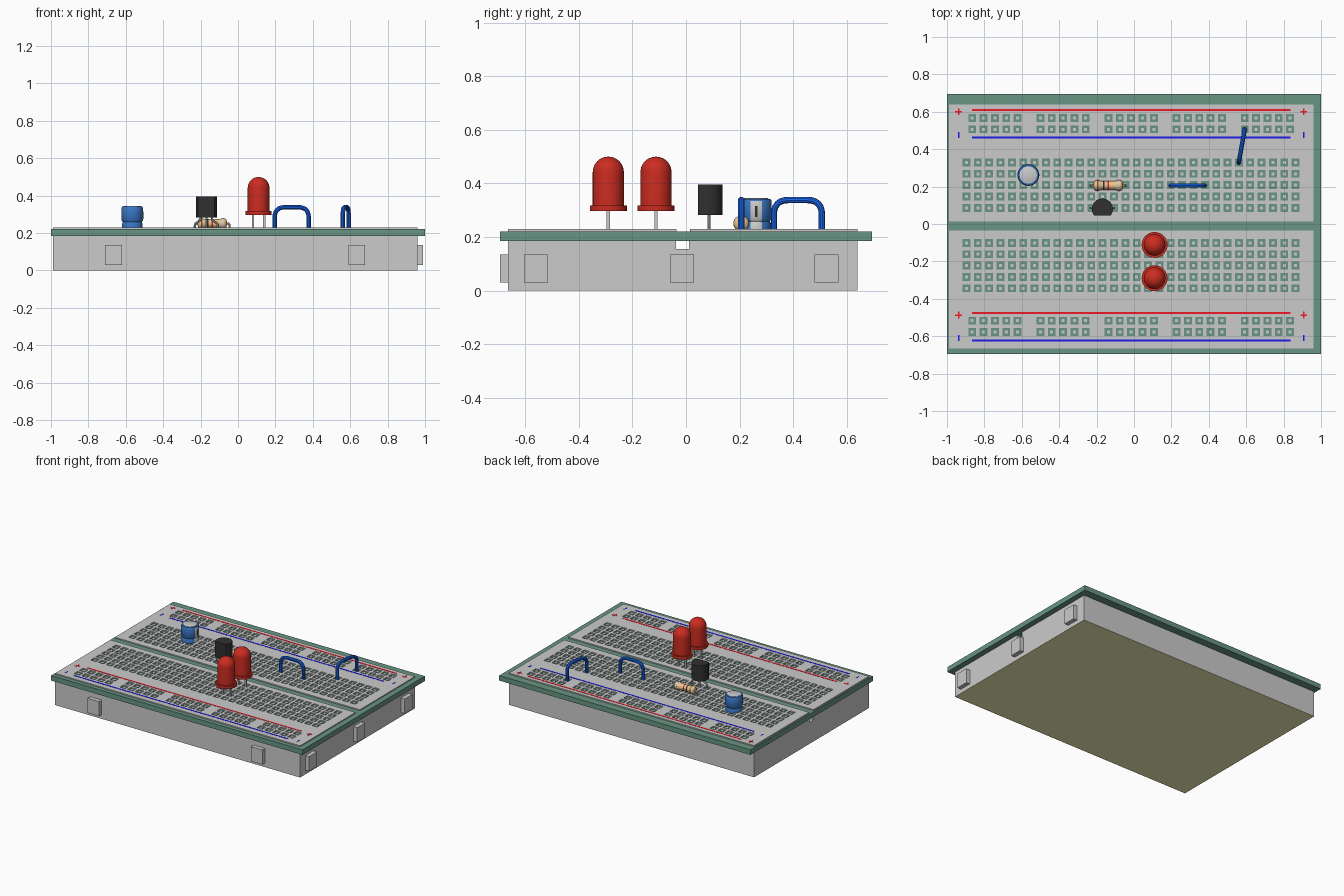
import bpy, bmesh
from math import sin, cos, pi, radians, atan2
from mathutils import Vector, Matrix

if "Cube" in bpy.data.objects:
    bpy.data.objects.remove(bpy.data.objects["Cube"])


def material(name, r, g, b):
    m = bpy.data.materials.new(name)
    m.diffuse_color = (r, g, b, 1)
    m.use_nodes = True
    m.node_tree.nodes["Principled BSDF"].inputs["Base Color"].default_value = m.diffuse_color
    return m


GREEN = material("green", .14, .3, .226)
OLIVE = material("olive", .95, .92, .5)
RED = material("line_red", .85, .01, .02)
BLUE = material("line_blue", .01, .01, .85)
LED = material("led_red", .6, .025, .015)
WIRE = material("wire_blue", .01, .14, .9)
CAN = material("can_blue", .04, .18, .55)
BLACK = material("black", .03, .03, .03)
TAN = material("tan", .8, .55, .28)
BROWN = material("brown", .25, .1, .04)
SILVER = material("silver", .75, .75, .75)


def finish(name, bm, mat=None, smooth=False):
    bmesh.ops.recalc_face_normals(bm, faces=bm.faces)
    me = bpy.data.meshes.new(name)
    bm.to_mesh(me)
    bm.free()
    ob = bpy.data.objects.new(name, me)
    bpy.context.collection.objects.link(ob)
    if mat:
        me.materials.append(mat)
    if smooth:
        shade(ob)
    return ob


def shade(ob):
    bpy.ops.object.select_all(action='DESELECT')
    bpy.context.view_layer.objects.active = ob
    ob.select_set(True)
    bpy.ops.object.shade_smooth_by_angle(angle=radians(35))


def boxes(name, spans, mat=None):
    """One mesh of boxes, each given as (x0, x1, y0, y1, z0, z1)."""
    bm = bmesh.new()
    for x0, x1, y0, y1, z0, z1 in spans:
        mx = Matrix.Translation(((x0 + x1) / 2, (y0 + y1) / 2, (z0 + z1) / 2))
        bmesh.ops.create_cube(bm, size=1, matrix=mx @ Matrix.Diagonal((x1 - x0, y1 - y0, z1 - z0, 1)))
    return finish(name, bm, mat)


def prism(name, pts, vec, mat=None, smooth=False):
    bm = bmesh.new()
    f = bm.faces.new([bm.verts.new(p) for p in pts])
    top = bmesh.ops.extrude_face_region(bm, geom=[f], use_keep_orig=True)["geom"]
    bmesh.ops.translate(bm, vec=vec, verts=[v for v in top if isinstance(v, bmesh.types.BMVert)])
    return finish(name, bm, mat, smooth)


def lathe(name, prof, mx, mat=None, n=32):
    """Turn an (r, z) profile round z; the ends are capped."""
    bm = bmesh.new()
    rings = [[bm.verts.new(mx @ Vector((r * cos(2 * pi * i / n), r * sin(2 * pi * i / n), z)))
              for i in range(n)] for r, z in prof]
    for a, b in zip(rings, rings[1:]):
        for i in range(n):
            bm.faces.new((a[i], a[(i + 1) % n], b[(i + 1) % n], b[i]))
    bm.faces.new(rings[0])
    bm.faces.new(rings[-1])
    return finish(name, bm, mat, True)


def tube(name, pts, r, bend, mat):
    """Round wire through pts with rounded corners."""
    pts = [Vector(p) for p in pts]
    path = [pts[0]]
    for a, b, c in zip(pts, pts[1:], pts[2:]):
        p, q = b + (a - b).normalized() * bend, b + (c - b).normalized() * bend
        for k in range(7):
            t = k / 6
            path.append(p * (1 - t) ** 2 + b * 2 * t * (1 - t) + q * t * t)
    path.append(pts[-1])
    cu = bpy.data.curves.new(name, 'CURVE')
    cu.dimensions = '3D'
    cu.bevel_depth, cu.bevel_resolution, cu.use_fill_caps = r, 3, True
    sp = cu.splines.new('POLY')
    sp.points.add(len(path) - 1)
    for s, p in zip(sp.points, path):
        s.co = (*p, 1)
    ob = bpy.data.objects.new(name, cu)
    bpy.context.collection.objects.link(ob)
    cu.materials.append(mat)
    bpy.ops.object.select_all(action='DESELECT')
    bpy.context.view_layer.objects.active = ob
    ob.select_set(True)
    bpy.ops.object.convert(target='MESH')
    shade(bpy.context.view_layer.objects.active)


# Hole layout
P = .0607
X0, X1 = -.99, .96
MAIN = [-.896 + P * i for i in range(30)]
RAIL = [-.865 + P * i for i in range(29) if i % 6 != 5]
PLATE_TOP, TOP, H = .221, .229, .021


def panel(name, y0, y1, cols, rows):
    """Thin sheet with square holes and a small contact in each hole."""
    xs = [X0] + [c + s for c in cols for s in (-H, H)] + [X1]
    ys = [y0] + [r + s for r in sorted(rows) for s in (-H, H)] + [y1]
    bm = bmesh.new()
    grid = [[bm.verts.new((x, y, PLATE_TOP - .002)) for x in xs] for y in ys]
    for j in range(len(ys) - 1):
        for i in range(len(xs) - 1):
            if not (i % 2 and j % 2):
                bm.faces.new((grid[j][i], grid[j][i + 1], grid[j + 1][i + 1], grid[j + 1][i]))
    top = bmesh.ops.extrude_face_region(bm, geom=bm.faces[:], use_keep_orig=True)["geom"]
    bmesh.ops.translate(bm, vec=(0, 0, TOP - PLATE_TOP + .002),
                        verts=[v for v in top if isinstance(v, bmesh.types.BMVert)])
    finish(name, bm)
    boxes(name + "_contacts", [(c - .008, c + .008, r - .008, r + .008, PLATE_TOP - .001, PLATE_TOP + .003)
                               for c in cols for r in rows])


panel("terminal_panel_back", .014, .435, MAIN, [.329 - P * i for i in range(5)])
panel("terminal_panel_front", -.455, -.036, MAIN, [-.101 - P * i for i in range(5)])
panel("rail_panel_back", .435, .64, RAIL, [.567, .567 - P])
panel("rail_panel_front", -.665, -.455, RAIL, [-.517, -.517 - P])

# Base with centre groove, green plate, adhesive backing
prism("base", [(X0, y, z) for y, z in ((-.665, .002), (.64, .002), (.64, .187), (.012, .187), (.012, .155),
                                       (-.038, .155), (-.038, .187), (-.665, .187))], (X1 - X0, 0, 0))
boxes("green_plate", [(-1, 1, -.695, .695, .185, PLATE_TOP)], GREEN)
boxes("adhesive_backing", [(X0, X1, -.665, .64, 0, .003)], OLIVE)

# Joining tabs on the right and front
boxes("side_tabs", [(.955, .99, y - .045, y + .045, .03, .135) for y in (-.56, -.015, .525)])
boxes("front_tabs", [(x - .045, x + .045, -.695, -.66, .03, .135) for x in (-.665, .635)])

# Printed rail lines and polarity marks
L0, L1 = TOP - .001, TOP + .001
red, blue = [], []
for yr, yb, yp, ym in ((.609, .462, .6, .475), (-.476, -.623, -.487, -.61)):
    red.append((-.867, .837, yr - .006, yr + .006, L0, L1))
    blue.append((-.867, .837, yb - .006, yb + .006, L0, L1))
    for x in (-.938, .908):
        red += [(x - .018, x + .018, yp - .004, yp + .004, L0, L1),
                (x - .004, x + .004, yp - .018, yp + .018, L0, L1 + .0003)]
        blue.append((x - .004, x + .004, ym - .016, ym + .016, L0, L1))
boxes("red_rail_marks", red, RED)
boxes("blue_rail_marks", blue, BLUE)

# LEDs
dome = [(.058 * cos(a), .442 + .058 * sin(a)) for a in (radians(9 * k) for k in range(10))]
dome[-1] = (.001, .5)
for k, y in enumerate((-.112, -.29)):
    lathe(f"led_{k + 1}", [(.069, .297), (.069, .318), (.058, .318)] + dome, Matrix.Translation((.11, y, 0)), LED)
    boxes(f"led_{k + 1}_leads", [(x - .006, x + .006, y - .006, y + .006, .21, .3) for x in (.08, .14)], SILVER)

# Transistor: D-shaped body and three legs
TX, TY, TR = -.169, .08, .056
a0 = -atan2(.035, .0437)
arc = [a0 + (pi - 2 * a0) * k / 24 for k in range(25)]
prism("transistor_body", [(TX + TR * cos(a), TY + TR * sin(a), .282) for a in arc], (0, 0, .113), BLACK, True)
for k in (-1, 0, 1):
    x, top = TX + k * .03, TX + k * P
    tube(f"transistor_leg_{k + 2}", [(x, .086, .29), (x, .086, .27), (top, .086, .25), (top, .086, .21)],
         .006, .006, SILVER)

# Resistor: body along x with bulged ends, bands and bent leads
RX, RY, RZ = -.138, .206, .251
turn = Matrix.Translation((RX, RY, RZ)) @ Matrix.Rotation(pi / 2, 4, 'Y')
half = [(.01, .078), (.02, .076), (.027, .069), (.029, .06), (.028, .048), (.023, .038)]
lathe("resistor_body", [(r, -z) for r, z in half] + half[::-1], turn, TAN, 24)
for k, (z, r, m) in enumerate(((-.056, .0294, BROWN), (-.024, .0235, BLACK), (0, .0235, RED), (.056, .0294, SILVER))):
    lathe(f"resistor_band_{k + 1}", [(r, z - .004), (r, z + .004)], turn, m, 24)
for s, side in ((-1, "left"), (1, "right")):
    tube(f"resistor_lead_{side}", [(RX + s * .07, RY, RZ), (RX + s * .093, RY, RZ), (RX + s * .093, RY, .21)],
         .006, .012, SILVER)

# Capacitor: sleeve with crimp groove, pale stripe facing +x, metal top
CX, CY = -.565, .262
can = lathe("capacitor_sleeve", [(.05, .22), (.055, .226), (.055, .25), (.051, .258), (.058, .268),
                                 (.058, .334), (.054, .341), (.045, .342)],
            Matrix.Translation((CX, CY, 0)), CAN)
can.data.materials.append(SILVER)
for f in can.data.polygons:
    c = f.center
    if abs(atan2(c.y - CY, c.x - CX)) < .45 and c.x - CX > .03 and c.z < .336:
        f.material_index = 1
lathe("capacitor_top", [(.046, .335), (.046, .344), (.044, .345)], Matrix.Translation((CX, CY, 0)), SILVER)
boxes("capacitor_minus_mark", [(CX + .05, CX + .0595, CY - .005, CY + .005, .275, .315)], BLACK)

# Jumper wires
for k, ((ax, ay), (bx, by)) in enumerate((((.196, .206), (.378, .206)), ((.56, .328), (.592, .507)))):
    tube(f"jumper_wire_{k + 1}", [(ax, ay, .21), (ax, ay, .338), (bx, by, .338), (bx, by, .21)], .012, .055, WIRE)
